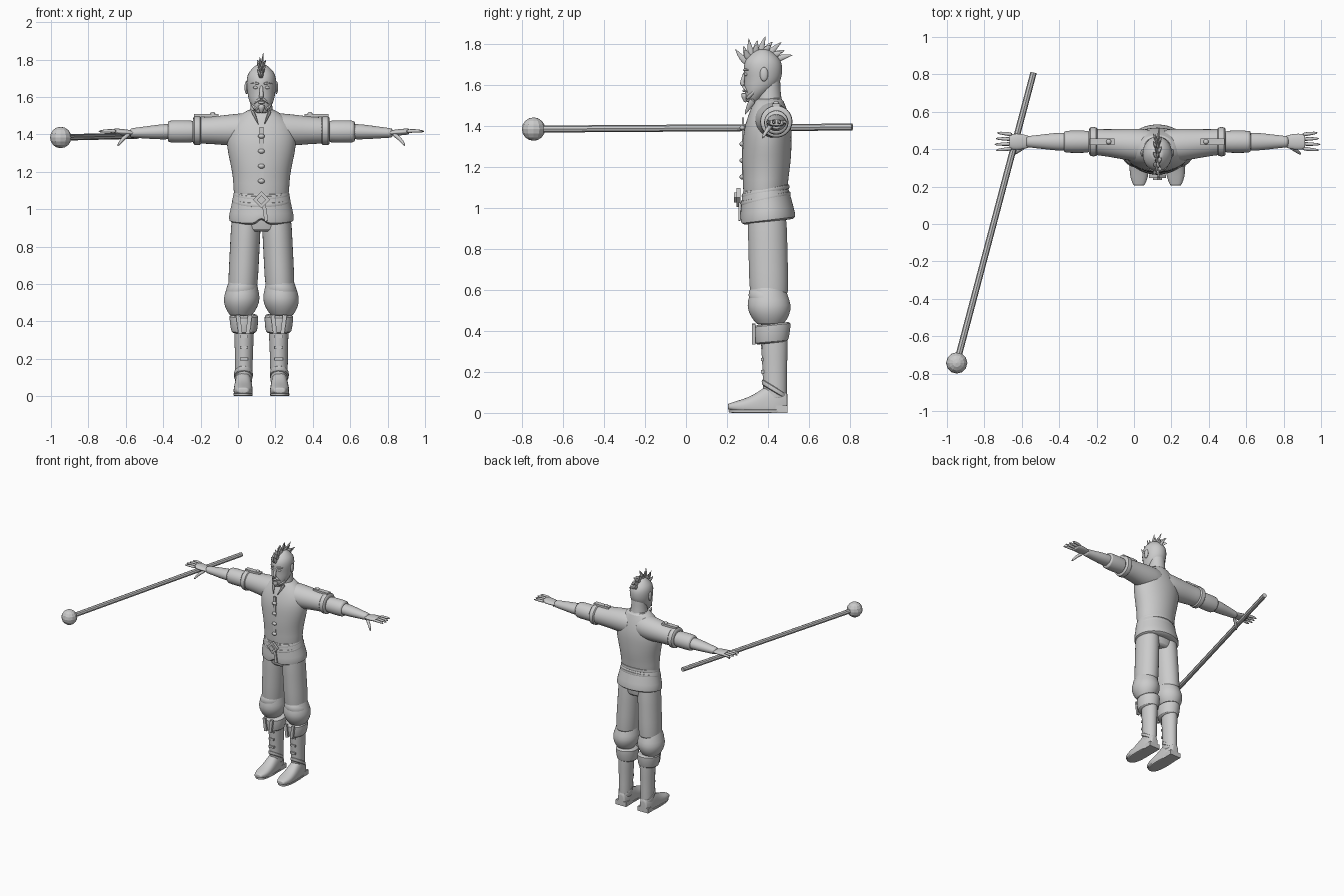
import bpy, bmesh
from math import cos, sin, pi, copysign
from mathutils import Vector, Matrix

cube = bpy.data.objects.get("Cube")
if cube:
    bpy.data.objects.remove(cube)

grey = bpy.data.materials.new("light grey")
grey.use_nodes = True
colour = (.6, .6, .6, 1)
grey.diffuse_color = colour
grey.node_tree.nodes["Principled BSDF"].inputs["Base Color"].default_value = colour

# Local origins on the figure's own centre line
BODY = Vector((.125, .4, 0))
HEAD = Vector((.125, .37, 1.64))
ARM = Vector((.125, .44, 1.415))
WORLD = Vector((0, 0, 0))


def finish(name, bm, origin, mirror, smooth=True, subdivide=False):
    bmesh.ops.recalc_face_normals(bm, faces=bm.faces)
    mesh = bpy.data.meshes.new(name)
    bm.to_mesh(mesh)
    bm.free()
    mesh.materials.append(grey)
    ob = bpy.data.objects.new(name, mesh)
    bpy.context.collection.objects.link(ob)
    ob.location = origin
    if mirror:
        ob.modifiers.new("Mirror", 'MIRROR').use_mirror_merge = False
    if subdivide:
        ob.modifiers.new("Subdivision", 'SUBSURF').render_levels = 1
    if smooth:
        bpy.ops.object.select_all(action='DESELECT')
        ob.select_set(True)
        bpy.context.view_layer.objects.active = ob
        bpy.ops.object.shade_smooth_by_angle(angle=.8)


def skin(bm, rings):
    rings = [[bm.verts.new(p) for p in ring] for ring in rings]
    count = len(rings[0])
    for low, high in zip(rings, rings[1:]):
        for i in range(count):
            j = (i + 1) % count
            bm.faces.new((low[i], low[j], high[j], high[i]))
    bm.faces.new(rings[0])
    bm.faces.new(rings[-1])


def loft(name, start, end, widths, ratio=1, depths=None, origin=BODY, mirror=False,
         tilt=0, square=1, segments=24, shape=None):
    """Evenly spaced oval rings from start to end, in planes across the main axis."""
    start, end = Vector(start), Vector(end)
    span = end - start
    main = max(range(3), key=lambda k: abs(span[k]))
    across, along = [k for k in range(3) if k != main]
    depths = depths or [w * ratio for w in widths]
    last = len(widths) - 1
    rounds = [(i / last, w, d) for i, (w, d) in enumerate(zip(widths, depths))]

    def inset(ring):
        return ring[0], ring[1] * .8, ring[2] * .8

    rings = []
    for t, width, depth in [inset(rounds[0]), *rounds, inset(rounds[-1])]:
        ring = []
        for i in range(segments):
            angle = 2 * pi * i / segments
            p = start + span * t
            p[across] += width * copysign(abs(cos(angle)) ** square, cos(angle))
            offset = depth * copysign(abs(sin(angle)) ** square, sin(angle))
            p[along] += offset
            p[main] += tilt * offset
            if shape:
                shape(p)
            ring.append(p)
        rings.append(ring)
    bm = bmesh.new()
    skin(bm, rings)
    finish(name, bm, origin, mirror, subdivide=True)


def tubes(name, paths, radius, end=.15, flat=1, origin=BODY, mirror=False, smooth=True):
    """Tubes along paths, narrowing to the end fraction and squashed by flat."""
    bm = bmesh.new()
    for path in paths:
        points = [Vector(p) for p in path]
        last = len(points) - 1
        rings = []
        for i, p in enumerate(points):
            way = points[min(i + 1, last)] - points[max(i - 1, 0)]
            up = Vector((0, 0, 1)) if abs(way.x) > .7 * way.length else Vector((1, 0, 0))
            side = way.cross(up).normalized()
            other = side.cross(way).normalized() * flat
            r = radius * (1 + (end - 1) * (i / last) ** 2)
            turns = [2 * pi * k / 8 for k in range(8)]
            rings.append([p + r * (side * cos(a) + other * sin(a)) for a in turns])
        skin(bm, rings)
    finish(name, bm, origin, mirror, smooth, subdivide=smooth)


def boxes(name, centres, size, turn=0, origin=BODY, mirror=False):
    bm = bmesh.new()
    for centre in centres:
        place = Matrix.Translation(centre) @ Matrix.Rotation(turn, 4, 'Y') @ Matrix.Diagonal((*size, 1))
        bmesh.ops.create_cube(bm, size=1, matrix=place)
    finish(name, bm, origin, mirror, smooth=False)


def balls(name, centres, size, origin=BODY, mirror=False, smooth=True):
    bm = bmesh.new()
    for centre in centres:
        place = Matrix.Translation(centre) @ Matrix.Diagonal((*size, 1))
        bmesh.ops.create_uvsphere(bm, u_segments=12, v_segments=8, radius=1, matrix=place)
    finish(name, bm, origin, mirror, smooth)


def front_slit(p):
    if abs(p.x) < .01 and p.y < -.1 and p.z < .95:
        p.z += .05


def chin_forward(p):
    p.y -= .55 * max(0, -p.z - .03)


def flat_bottom(p):
    p.z = max(p.z, .01)


# Torso and flared tunic skirt, slit at the front
loft("torso", (0, -.015, 1.06), (0, .005, 1.53), (.15, .15, .16, .18, .19, .18, .08),
     depths=(.11, .11, .12, .12, .12, .1, .07))
loft("tunic_skirt", (0, 0, .93), (0, -.015, 1.1), (.18, .17, .155, .15),
     depths=(.14, .13, .12, .11), tilt=.12, segments=32, shape=front_slit)
boxes("tunic_placket", [(0, -.122, 1.29)], (.02, .01, .3))
balls("tunic_buttons", [(0, -.125, 1.15 + .08 * i) for i in range(4)], (.018, .014, .013))

# Belt straps, diamond buckle and hanging end
for name, z, width in (("upper_belt", 1.065, .153), ("lower_belt", 1.03, .16)):
    loft(name, (0, -.012, z), (0, -.012, z + .03), (width, width), ratio=.78, tilt=.2)
boxes("belt_buckle", [(0, -.145, 1.05)], (.065, .02, .065), turn=pi / 4)
boxes("buckle_centre", [(0, -.155, 1.05)], (.035, .02, .035), turn=pi / 4)
boxes("belt_end", [(.02, -.14, .98)], (.02, .01, .09), turn=-.15)

# Neck, collar and lapels
loft("neck", (0, .035, -.16), (0, .035, 0), (.07, .06, .055, .055), origin=HEAD)
loft("collar", (0, 0, 1.5), (0, 0, 1.53), (.09, .075), ratio=.85, tilt=.15)
tubes("collar_lapels", [[(.05, -.07, 1.53), (.035, -.09, 1.5), (.015, -.115, 1.45)]], .02, flat=.5, mirror=True)

# Head and face
loft("head", (0, .005, -.125), (0, .005, .13), (.03, .055, .07, .075, .08, .08, .07, .03),
     depths=(.03, .055, .08, .09, .095, .095, .08, .03), origin=HEAD, shape=chin_forward)
tubes("nose", [[(0, -.08, .025), (0, -.09, -.01), (0, -.1, -.035), (0, -.085, -.045)]], .01, end=1.6, origin=HEAD)
tubes("eyebrows", [[(.01, -.088, .03), (.035, -.082, .035), (.06, -.062, .03)]], .008, origin=HEAD, mirror=True)
balls("eyes", [(.03, -.077, .01)], (.014, .01, .008), origin=HEAD, mirror=True)
balls("ears", [(.08, .01, .01)], (.01, .02, .035), origin=HEAD, mirror=True)
tubes("moustache", [[(0, -.09, -.05), (.02, -.085, -.055), (.04, -.07, -.08)]], .01, origin=HEAD, mirror=True)
balls("lips", [(0, -.085, -.07)], (.02, .01, .007), origin=HEAD)
tubes("chin_beard", [[(0, -.08, -.08), (0, -.085, -.1), (0, -.08, -.13)]], .025, origin=HEAD)
tubes("jaw_beard", [[(.02, -.08, -.11), (.05, -.045, -.09), (.07, 0, -.01)]], .012, origin=HEAD, mirror=True)


# Crest of curved hair spikes fanning over the skull
def over_skull(angle, reach, x=0):
    return (x, reach * cos(angle), .03 + reach * sin(angle))


spikes = []
for i in range(9):
    angle = pi * (.8 - .08 * i)
    sway = (-1) ** i * .01
    for reach, x in ((.16 + sway, sway), (.13, -2.5 * sway)):
        spikes.append([over_skull(angle + .15, .07), over_skull(angle + .1, .115, x / 2),
                       over_skull(angle - .05, reach, x)])
tubes("hair_crest", spikes, .022, end=.05, flat=.5, origin=HEAD)

# Sleeves with turned cuffs, and shoulder straps
arm = dict(origin=ARM, mirror=True)
loft("upper_sleeve", (.03, -.025, .01), (.35, 0, .005), (.09, .09, .085, .078, .072, .07), **arm)
loft("sleeve_cuff", (.32, 0, .005), (.365, 0, .005), (.08, .08), **arm)
loft("lower_sleeve", (.36, 0, 0), (.5, 0, 0), (.06, .06, .06), **arm)
boxes("shoulder_strap", [(.295, 0, .085)], (.13, .035, .015), **arm)
balls("shoulder_button", [(.26, 0, .095)], (.014, .014, .01), **arm)

# Forearms and hands
loft("forearm", (.48, 0, 0), (.7, 0, -.008), (.05, .047, .037, .03), ratio=.85, **arm)
loft("palm", (.68, 0, -.008), (.79, 0, 0), (.03, .04, .045, .04), ratio=.4, **arm)
fingers = []
for i in range(4):
    y = .037 - .024 * i
    tip = .875 - .008 * abs(i - 2)
    fingers.append([(.77, y, 0), (.82, y * 1.2, .005), (tip, y * 1.3, 0)])
tubes("fingers", fingers, .012, end=.5, **arm)
tubes("thumb", [[(.7, -.02, -.01), (.74, -.045, -.035), (.77, -.07, -.08)]], .015, end=.4, **arm)

# Trousers gathered into baggy knees
loft("trouser_seat", (0, -.005, .88), (0, -.01, 1.05), (.14, .16, .15), ratio=.63)
loft("trouser_leg", (.08, -.005, .97), (.1, .005, .57), (.08, .08, .08, .08), ratio=1.2, mirror=True)
loft("baggy_knee", (.1, 0, .62), (.11, .01, .43), (.075, .085, .1, .09, .06), ratio=1.1, mirror=True)
loft("knee_fold", (.1, 0, .6), (.11, .005, .52), (.075, .09, .08), ratio=1.15, tilt=-.15, mirror=True)

# Boots: turned tops, shafts, feet, soles and straps
loft("boot_top", (.092, .018, .34), (.094, .02, .435), (.07, .075, .08), ratio=1.17, tilt=.1, mirror=True)
loft("boot_shaft", (.095, .035, .06), (.092, .03, .38), (.047, .047, .05, .055), ratio=1.25, mirror=True)
loft("boot_foot", (.098, -.195, .03), (.096, .095, .03), (.03, .05, .052, .05, .047, .047, .03),
     depths=(.015, .03, .045, .07, .11, .11, .07), square=.8, shape=flat_bottom, mirror=True)
loft("boot_sole", (.098, -.05, 0), (.098, -.05, .018), (.053, .053), ratio=2.75, square=.75, mirror=True)
boxes("boot_heel", [(.096, .05, .018)], (.09, .09, .036), mirror=True)
loft("instep_band", (.096, .03, .1), (.096, .03, .13), (.052, .052), ratio=1.2, tilt=-.6, mirror=True)
boxes("boot_straps", [(.093, -.028, .2 + .06 * i) for i in range(3)], (.045, .015, .016), mirror=True)
for name, side in (("inner_boot_tab", -1), ("outer_boot_tab", 1)):
    boxes(name, [(.093 + .026 * side, -.07, .385)], (.022, .016, .1), turn=.13 * side, mirror=True)

# Staff with a faceted ball on its front end
ball_end = (-.948, -.743, 1.383)
tubes("staff", [[ball_end, (-.537, .81, 1.393)]], .017, end=1, origin=WORLD, smooth=False)
balls("staff_ball", [ball_end], (.057, .057, .057), origin=WORLD, smooth=False)
